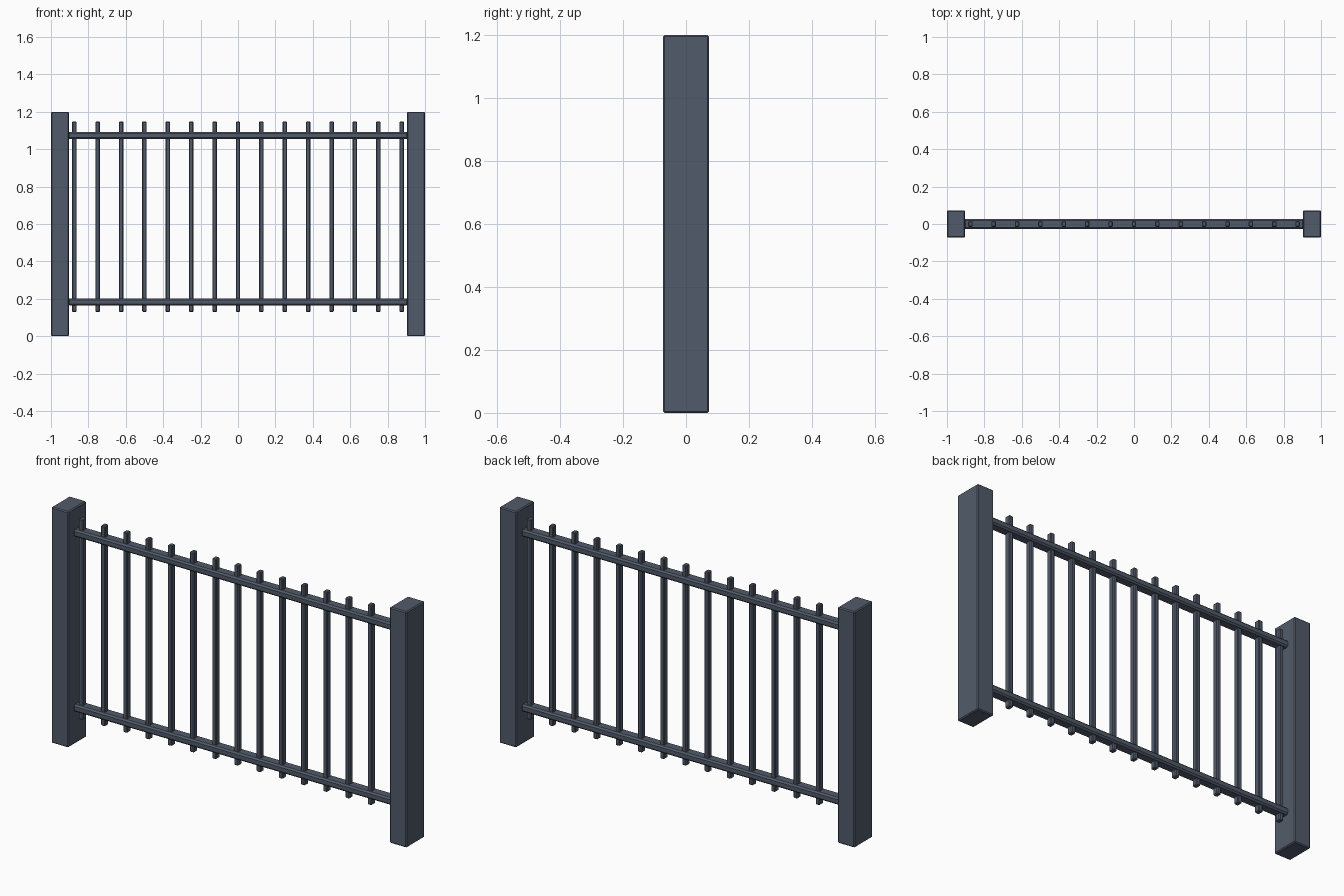
import bpy

if "Cube" in bpy.data.objects:
    bpy.data.objects.remove(bpy.data.objects["Cube"])

metal = bpy.data.materials.new("dark_metal")
metal.diffuse_color = (0.085, 0.105, 0.145, 1)
metal.use_nodes = True
metal.node_tree.nodes["Principled BSDF"].inputs["Base Color"].default_value = metal.diffuse_color


def box(name, center, size, bevel):
    """Box with small chamfered edges."""
    bpy.ops.mesh.primitive_cube_add(size=1, location=center)
    ob = bpy.context.object
    ob.name = name
    ob.scale = size
    bpy.ops.object.transform_apply(location=False, rotation=False, scale=True)
    mod = ob.modifiers.new("chamfer", "BEVEL")
    mod.width = bevel
    mod.segments = 1
    ob.data.materials.append(metal)
    return ob


# End posts
for side, label in ((-1, "left"), (1, "right")):
    box(f"{label}_post", (side * 0.952, 0, 0.6), (0.096, 0.146, 1.2), 0.005)

# Horizontal rails between the posts
for z, label in ((0.184, "lower"), (1.074, "upper")):
    box(f"{label}_rail", (0, 0, z), (1.82, 0.055, 0.037), 0.008)

# Evenly spaced vertical bars
for i in range(15):
    box(f"bar_{i + 1}", (-0.875 + 0.125 * i, 0, 0.639), (0.024, 0.03, 1.018), 0.004)
